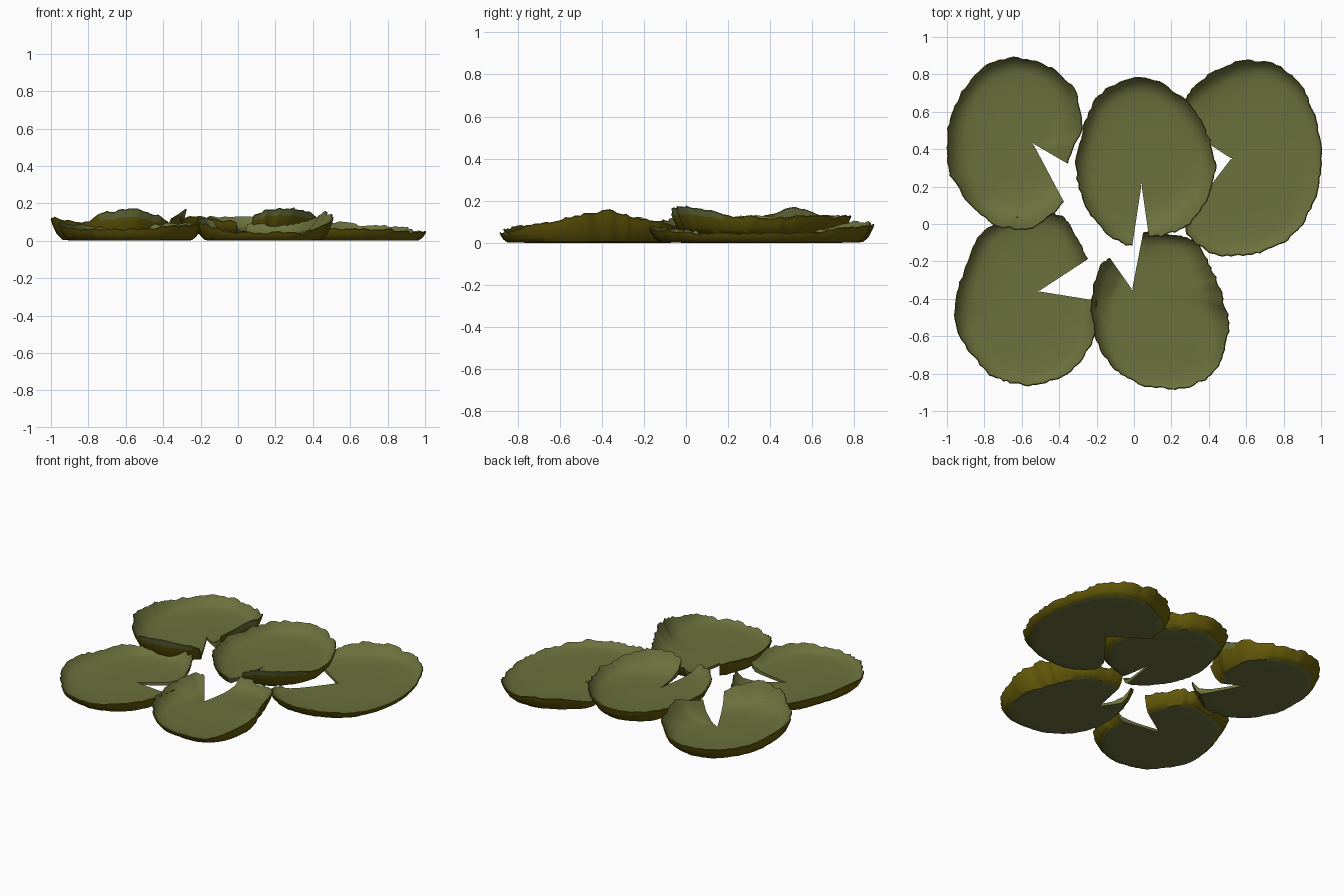
import bpy, bmesh, math, random
from mathutils import Vector

if "Cube" in bpy.data.objects:
    bpy.data.objects.remove(bpy.data.objects["Cube"])

random.seed(4)


def material(name, rgb):
    m = bpy.data.materials.new(name)
    m.diffuse_color = (*rgb, 1)
    m.use_nodes = True
    m.node_tree.nodes["Principled BSDF"].inputs["Base Color"].default_value = m.diffuse_color
    return m


GREEN = material("leaf green", (0.145, 0.165, 0.046))
OLIVE = material("olive rim", (0.135, 0.105, 0.003))


def spline(pts, steps=8):
    """Smooth open curve through the rim points (x, y, height)."""
    p = [Vector(q) for q in pts]
    p = [2 * p[0] - p[1]] + p + [2 * p[-1] - p[-2]]
    out = []
    for a, b, c, d in zip(p, p[1:], p[2:], p[3:]):
        for i in range(steps):
            t = i / steps
            out.append(0.5 * (2 * b + (c - a) * t + (2 * a - 5 * b + 4 * c - d) * t * t
                              + (3 * b - a - 3 * c + d) * t ** 3))
    return out + [p[-2]]


def lily_pad(name, apex, rim, base=0.0, green_above=1.0):
    """Notched leaf: shallow bowl fanned from the notch apex, flared ragged rim.
    Wall faces higher than green_above take the leaf colour."""
    curve = spline(rim)
    n = len(curve)
    apex = Vector(apex)
    floor_steps = (0.0, 0.25, 0.5, 0.75, 0.9, 1.0)
    wall_steps = ((0.5, 0.32), (0.85, 0.75), (1.0, 1.0))
    nf = len(floor_steps)
    rings = nf + len(wall_steps)
    bottom, top = [], []
    wob = 0.0
    for j, q in enumerate(curve):
        wob = 0.5 * wob + random.uniform(-0.007, 0.007)
        h = q.z - base + wob
        ray = Vector((q.x, q.y)) - apex
        length = ray.length + wob
        ray.normalize()
        inset = min(0.025 + 0.35 * h, 0.075)
        flat = length - inset           # underside floor reach
        top_inset = inset * 1.5
        top_flat = length - top_inset   # upper floor reach, a softer bowl
        for f in floor_steps:
            p = apex + ray * (0.004 + (flat - 0.004) * f)
            bottom.append((p.x, p.y, base + 0.04 * h * f ** 8))
            p = apex + ray * (0.004 + (top_flat - 0.004) * f)
            top.append((p.x, p.y, base + 0.018 + 0.16 * h * f ** 5))
        for f, z in wall_steps:
            p = apex + ray * (flat + inset * f)
            bottom.append((p.x, p.y, base + h * z))
            p = apex + ray * (top_flat + top_inset * f - 0.005)
            top.append((p.x, p.y, base + max(h * (0.16 + 0.84 * z), 0.02 + 0.16 * h) + 0.004))
    off = len(bottom)
    faces, mats = [], []

    def add(face, m=0):
        faces.append(face)
        mats.append(m)

    for j in range(n - 1):
        a, b = j * rings, (j + 1) * rings
        for k in range(rings - 1):
            # underside, olive on the flared wall
            olive = k >= nf - 1 and bottom[a + k][2] < green_above
            add((a + k, b + k, b + k + 1, a + k + 1), int(olive))
            # upper side
            add((off + a + k, off + a + k + 1, off + b + k + 1, off + b + k))
        e = rings - 1
        # rim lip
        add((a + e, b + e, off + b + e, off + a + e), int(bottom[a + e][2] < green_above + 0.04))
        add((a, off + a, off + b, b))   # notch apex
    # the two cut edges of the notch
    last = (n - 1) * rings
    for k in range(rings - 1):
        add((k, k + 1, off + k + 1, off + k))
        add((last + k + 1, last + k, off + last + k, off + last + k + 1))
    mesh = bpy.data.meshes.new(name)
    mesh.from_pydata(bottom + top, [], faces)
    mesh.materials.append(GREEN)
    mesh.materials.append(OLIVE)
    mesh.polygons.foreach_set("material_index", mats)
    bm = bmesh.new()
    bm.from_mesh(mesh)
    bmesh.ops.recalc_face_normals(bm, faces=bm.faces)
    bm.to_mesh(mesh)
    bm.free()
    ob = bpy.data.objects.new(name, mesh)
    bpy.context.collection.objects.link(ob)
    bpy.ops.object.select_all(action='DESELECT')
    ob.select_set(True)
    bpy.context.view_layer.objects.active = ob
    bpy.ops.object.shade_smooth_by_angle(angle=math.radians(40))


lily_pad("back_left_pad", (-.54, .43), [
    (-.35, .32, .12), (-.28, .52, .16), (-.31, .70, .12), (-.44, .83, .08), (-.62, .89, .08),
    (-.81, .83, .08), (-.95, .66, .09), (-1, .46, .11), (-.98, .26, .12), (-.84, .06, .10),
    (-.68, -.02, .15), (-.52, -.01, .16), (-.37, .11, .11)], green_above=.10)

lily_pad("middle_pad", (.04, .21), [
    (.08, -.07, .13), (.18, -.06, .17), (.30, 0, .17), (.42, .20, .13), (.43, .37, .12),
    (.37, .53, .12), (.23, .70, .12), (.03, .78, .12), (-.17, .70, .12), (-.27, .52, .12),
    (-.31, .27, .12), (-.24, .07, .12), (-.11, -.08, .11), (-.01, -.12, .10)],
    base=0.035, green_above=.11)

lily_pad("back_right_pad", (.52, .35), [
    (.29, .05, .05), (.28, -.05, .06), (.40, -.15, .07), (.56, -.17, .06), (.74, -.13, .06),
    (.89, -.02, .05), (.97, .15, .04), (1, .35, .04), (.97, .58, .05), (.88, .76, .07),
    (.72, .87, .08), (.54, .86, .09), (.38, .78, .09), (.28, .67, .06), (.26, .52, .04)])

lily_pad("front_left_pad", (-.51, -.36), [
    (-.25, -.19, .09), (-.33, -.02, .09), (-.43, .06, .08), (-.60, .04, .06), (-.78, -.02, .07),
    (-.90, -.20, .09), (-.95, -.42, .09), (-.93, -.60, .07), (-.81, -.77, .06), (-.70, -.84, .06),
    (-.52, -.86, .06), (-.34, -.78, .07), (-.22, -.62, .08), (-.20, -.41, .07)])

lily_pad("front_right_pad", (-.01, -.35), [
    (-.13, -.18, .10), (-.18, -.24, .11), (-.23, -.42, .10), (-.20, -.62, .09), (-.10, -.78, .06),
    (.04, -.86, .04), (.20, -.88, .04), (.35, -.85, .04), (.46, -.74, .08), (.51, -.55, .12),
    (.47, -.38, .15), (.42, -.25, .12), (.33, -.10, .09), (.20, -.05, .08), (.05, -.04, .09)])
